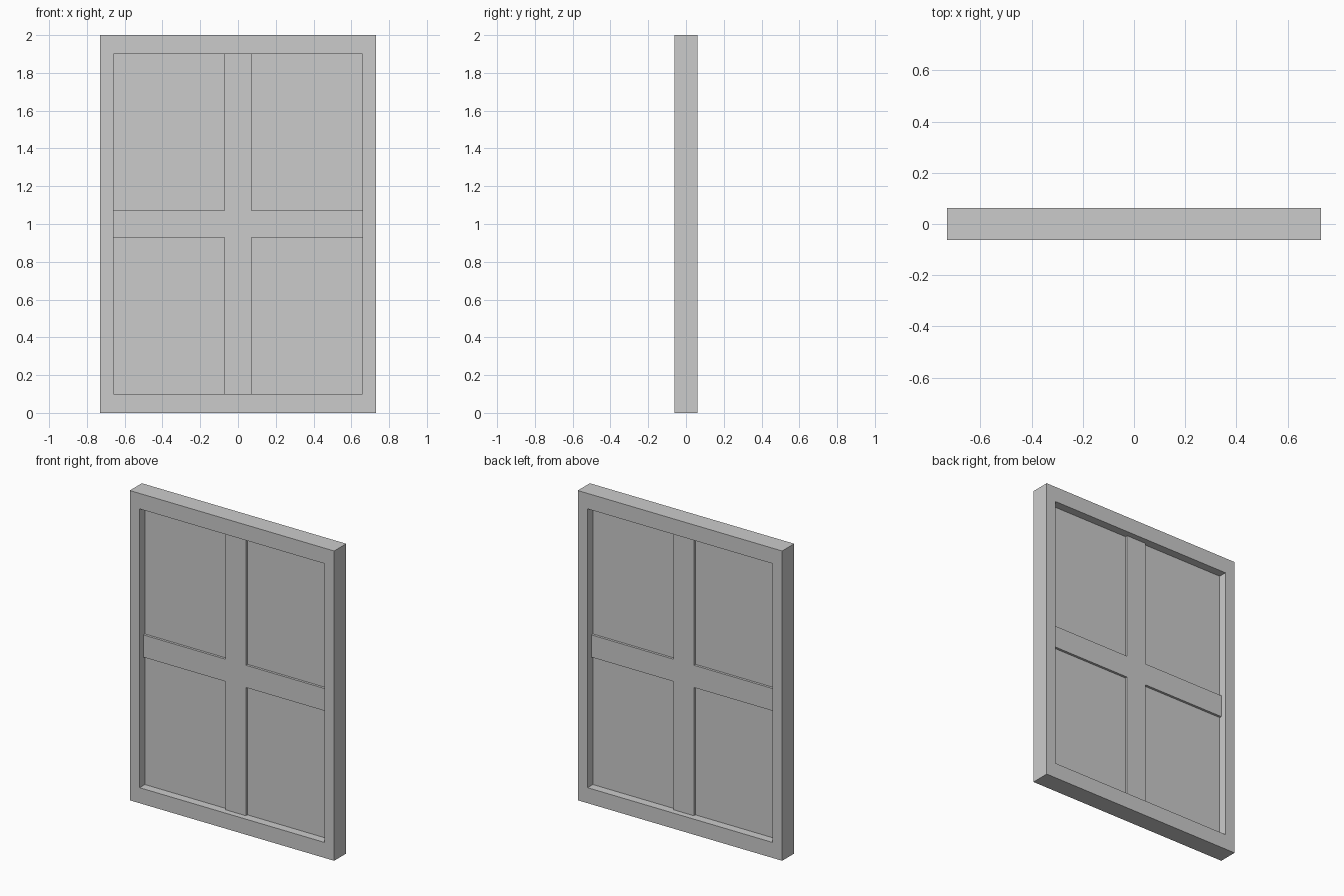
import bpy
import bmesh

default = bpy.data.objects.get("Cube")
if default:
    bpy.data.objects.remove(default, do_unlink=True)

# Overall half sizes
HALF_W, HALF_H, HALF_D = 0.73, 1.0, 0.0615
OPEN_W, OPEN_H = 0.66, 0.90      # half size of the opening
BAR = 0.072                      # half width of the glazing bars
BAR_D, PANE_D = 0.023, 0.0075    # half depths of bars and pane

grey = bpy.data.materials.new("light grey")
grey.use_nodes = True
colour = (0.6, 0.6, 0.6, 1)
grey.diffuse_color = colour
grey.node_tree.nodes["Principled BSDF"].inputs["Base Color"].default_value = colour


def finish(name, bm):
    bmesh.ops.recalc_face_normals(bm, faces=bm.faces)
    mesh = bpy.data.meshes.new(name)
    bm.to_mesh(mesh)
    bm.free()
    mesh.materials.append(grey)
    obj = bpy.data.objects.new(name, mesh)
    obj.location.z = HALF_H
    bpy.context.collection.objects.link(obj)
    return obj


def rect(w, h):
    return [(-w, -h), (w, -h), (w, h), (-w, h)]


def slab(name, outline, depth):
    """Extrude a closed x-z outline symmetrically through y."""
    bm = bmesh.new()
    face = bm.faces.new([bm.verts.new((x, -depth, z)) for x, z in outline])
    new = bmesh.ops.extrude_face_region(bm, geom=[face])["geom"]
    moved = [v for v in new if isinstance(v, bmesh.types.BMVert)]
    bmesh.ops.translate(bm, verts=moved, vec=(0, 2 * depth, 0))
    return finish(name, bm)


# Outer frame: rectangular loops joined into a closed ring
bm = bmesh.new()
loops = [[bm.verts.new((x, y, z)) for x, z in rect(w, h)]
         for w, h, y in ((HALF_W, HALF_H, -HALF_D), (HALF_W, HALF_H, HALF_D),
                         (OPEN_W, OPEN_H, HALF_D), (OPEN_W, OPEN_H, -HALF_D))]
for i, a in enumerate(loops):
    b = loops[(i + 1) % 4]
    for j in range(4):
        k = (j + 1) % 4
        bm.faces.new((a[j], a[k], b[k], b[j]))
finish("window_frame", bm)

# Cross-shaped glazing bars, one quarter outline turned to each corner
cross = []
for sx, sz in ((1, 1), (-1, 1), (-1, -1), (1, -1)):
    corner = [(sx * OPEN_W, sz * BAR), (sx * BAR, sz * BAR), (sx * BAR, sz * OPEN_H)]
    cross += corner if sx * sz > 0 else corner[::-1]
slab("glazing_bars", cross, BAR_D)

# Thin pane filling the opening
slab("window_pane", rect(OPEN_W, OPEN_H), PANE_D)
